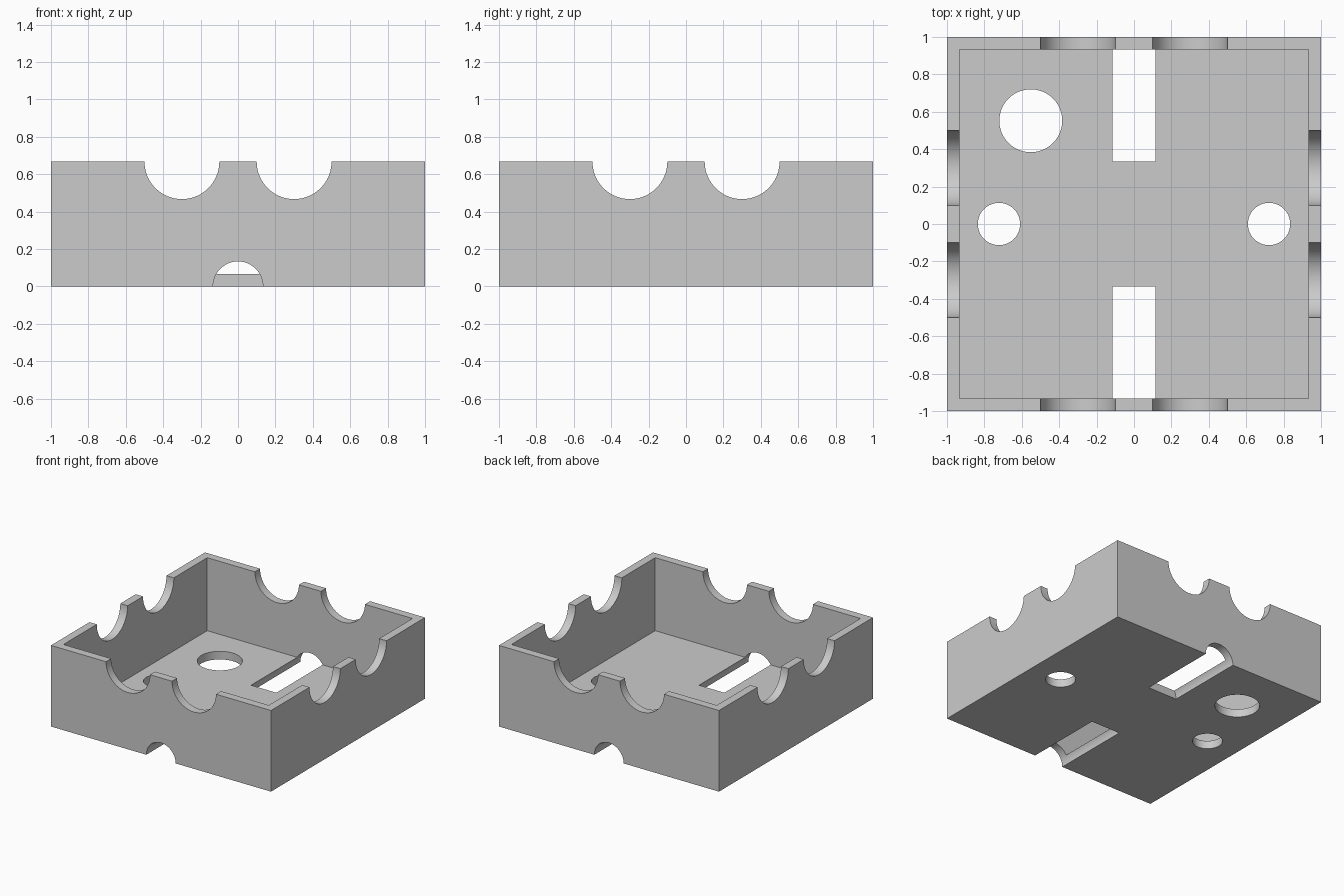
import bpy
import math

if "Cube" in bpy.data.objects:
    bpy.data.objects.remove(bpy.data.objects["Cube"], do_unlink=True)

HEIGHT = 2 / 3
WALL = 1 / 15

# Single plain grey
grey = bpy.data.materials.new("light grey")
grey.use_nodes = True
colour = (0.6, 0.6, 0.6, 1)
grey.diffuse_color = colour
grey.node_tree.nodes["Principled BSDF"].inputs["Base Color"].default_value = colour


def box(name, size, z_bottom):
    bpy.ops.mesh.primitive_cube_add(size=1, location=(0, 0, z_bottom + size[2] / 2))
    obj = bpy.context.object
    obj.name = name
    obj.scale = size
    bpy.ops.object.transform_apply(location=True, rotation=True, scale=True)
    return obj


def cylinder(radius, depth, location, rotation=(0, 0, 0)):
    bpy.ops.mesh.primitive_cylinder_add(vertices=96, radius=radius, depth=depth,
                                        location=location, rotation=rotation)
    obj = bpy.context.object
    bpy.ops.object.transform_apply(location=True, rotation=True, scale=True)
    return obj


def cut(target, cutter):
    cutter.hide_render = True
    mod = target.modifiers.new("cut", "BOOLEAN")
    mod.operation = "DIFFERENCE"
    mod.solver = "EXACT"
    mod.object = cutter
    bpy.ops.object.select_all(action="DESELECT")
    bpy.context.view_layer.objects.active = target
    target.select_set(True)
    bpy.ops.object.modifier_apply(modifier=mod.name)
    bpy.data.objects.remove(cutter, do_unlink=True)


# Open tray: solid block with a hollow inside
tray = box("open_tray", (2, 2, HEIGHT), 0)
inner = 2 - 2 * WALL
cut(tray, box("hollow", (inner, inner, HEIGHT), WALL))

along_x = (0, math.pi / 2, 0)
along_y = (math.pi / 2, 0, 0)

for side in (-1, 1):
    # Pairs of round notches across the rims of opposite walls
    cut(tray, cylinder(0.2, 2.4, (side * 0.3, 0, HEIGHT), along_y))
    cut(tray, cylinder(0.2, 2.4, (0, side * 0.3, HEIGHT), along_x))
    # Arched channels under the floor, open at front and back
    cut(tray, cylinder(2 / 15, 1, (0, side * (1 / 3 + 0.5), 0), along_y))
    # Small floor holes
    cut(tray, cylinder(0.113, 0.4, (side * 0.722, 0, 0)))

# Large floor hole
cut(tray, cylinder(0.168, 0.4, (-0.552, 0.552, 0)))

# Finish: colour and smooth curved walls
tray.data.materials.clear()
tray.data.materials.append(grey)
for poly in tray.data.polygons:
    poly.material_index = 0
bpy.context.view_layer.objects.active = tray
tray.select_set(True)
bpy.ops.object.shade_smooth_by_angle(angle=math.radians(30))
